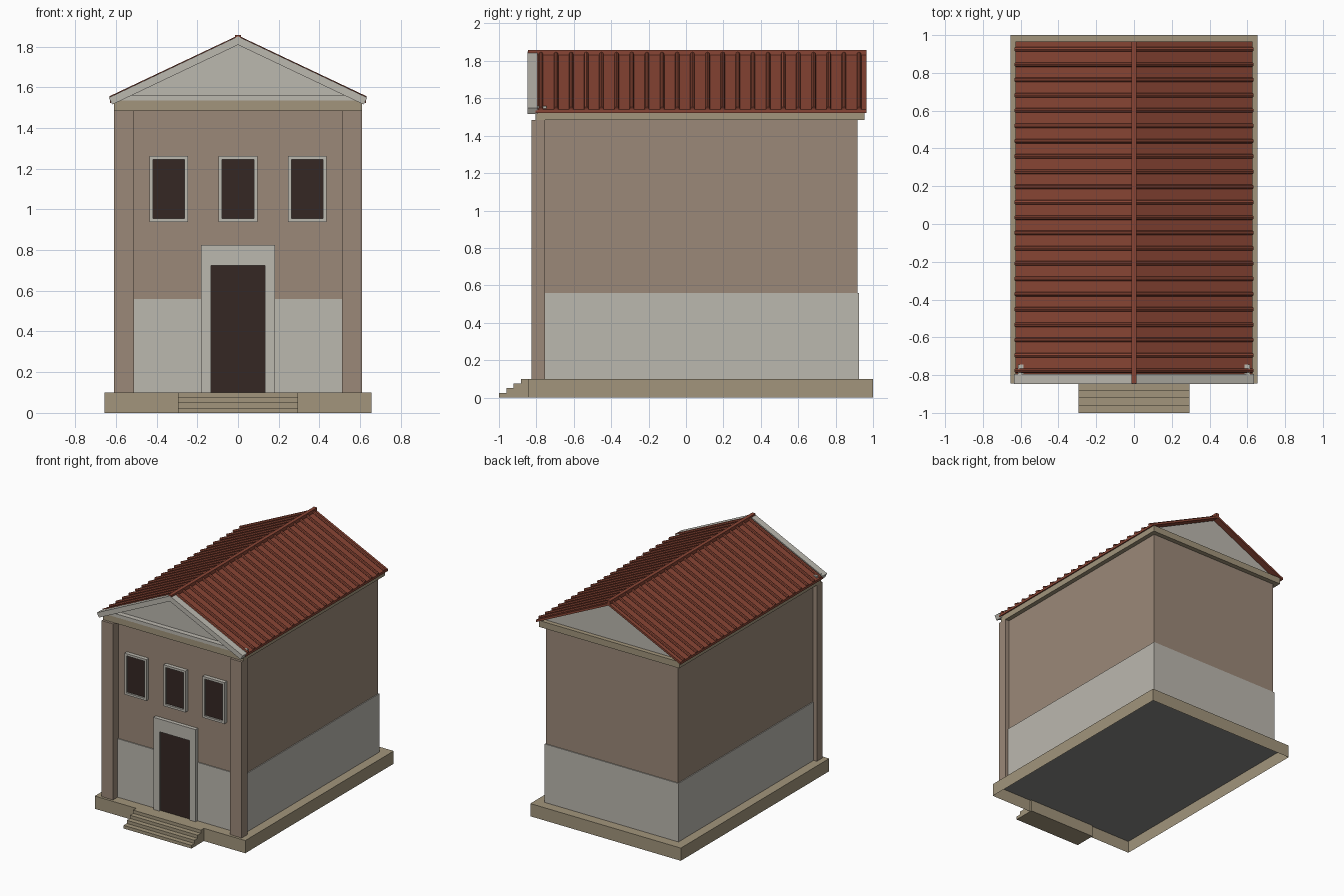
import bpy, bmesh
from math import atan2, hypot, pi

if "Cube" in bpy.data.objects:
    bpy.data.objects.remove(bpy.data.objects["Cube"])


def material(name, r, g, b):
    m = bpy.data.materials.new(name)
    m.diffuse_color = (r, g, b, 1)
    m.use_nodes = True
    m.node_tree.nodes["Principled BSDF"].inputs["Base Color"].default_value = m.diffuse_color
    return m


WALL = material("plaster", 0.33, 0.25, 0.19)
STONE = material("pale_stone", 0.50, 0.48, 0.43)
BASE = material("tan_stone", 0.36, 0.30, 0.20)
TILE = material("clay_tile", 0.25, 0.06, 0.035)
DARK = material("dark_opening", 0.035, 0.02, 0.017)
GREY = material("floor_grey", 0.25, 0.25, 0.24)


def finish(name, bm, mat):
    bmesh.ops.recalc_face_normals(bm, faces=bm.faces)
    me = bpy.data.meshes.new(name)
    bm.to_mesh(me)
    bm.free()
    me.materials.append(mat)
    ob = bpy.data.objects.new(name, me)
    bpy.context.collection.objects.link(ob)
    return ob


def prism(name, pts, y0, y1, mat):
    """Extrude an (x, z) profile along y."""
    bm = bmesh.new()
    f = bm.faces.new([bm.verts.new((x, y0, z)) for x, z in pts])
    ext = bmesh.ops.extrude_face_region(bm, geom=[f])["geom"]
    moved = [v for v in ext if isinstance(v, bmesh.types.BMVert)]
    bmesh.ops.translate(bm, verts=moved, vec=(0, y1 - y0, 0))
    if not any(f.is_valid and all(abs(v.co.y - y0) < 1e-6 for v in f.verts) for f in bm.faces):
        bm.faces.new([v for v in bm.verts if abs(v.co.y - y0) < 1e-6])
    return finish(name, bm, mat)


def box(name, x0, x1, y0, y1, z0, z1, mat, open_bottom=False):
    bm = bmesh.new()
    bmesh.ops.create_cube(bm, size=1)
    for v in bm.verts:
        v.co = (x1 if v.co.x > 0 else x0, y1 if v.co.y > 0 else y0, z1 if v.co.z > 0 else z0)
    ob = None
    bmesh.ops.recalc_face_normals(bm, faces=bm.faces)
    if open_bottom:
        low = [f for f in bm.faces if f.normal.z < -0.5]
        bmesh.ops.delete(bm, geom=low, context="FACES")
    return finish(name, bm, mat)


# plinth, open underneath, with a grey floor inside
box("plinth", -0.655, 0.655, -0.845, 1.0, 0, 0.1, BASE, open_bottom=True)
box("floor", -0.65, 0.65, -0.84, 0.995, 0.092, 0.098, GREY)

# front steps
for i in range(4):
    box(f"step_{i + 1}", -0.295, 0.295, -1.0 + 0.039 * i, -0.83, 0.025 * i, 0.025 * (i + 1), BASE)

# walls, lower facing and cornice
box("walls", -0.575, 0.575, -0.76, 0.918, 0.1, 1.49, WALL)
box("lower_wall_facing", -0.582, 0.582, -0.767, 0.925, 0.1, 0.56, STONE)
box("cornice", -0.61, 0.61, -0.805, 0.955, 1.485, 1.535, BASE)

# corner pilasters
for side, s in (("left", -1), ("right", 1)):
    a, b = sorted((0.51 * s, 0.61 * s))
    box(f"{side}_pilaster", a, b, -0.825, -0.755, 0.1, 1.485, WALL)


def opening(name, cx, w, z0, z1, rim, sill):
    """Dark panel set inside a raised stone surround."""
    h = w - rim
    bot = z0 + (rim if sill else 0)
    for side, s in (("left", -1), ("right", 1)):
        a, b = sorted((cx + s * h, cx + s * w))
        box(f"{name}_{side}_jamb", a, b, -0.79, -0.755, z0, z1, STONE)
    top = rim if sill else 0.1
    box(f"{name}_lintel", cx - h, cx + h, -0.79, -0.755, z1 - top, z1, STONE)
    if sill:
        box(f"{name}_sill", cx - h, cx + h, -0.79, -0.755, z0, bot, STONE)
    box(f"{name}_panel", cx - h, cx + h, -0.776, -0.755, bot, z1 - top, DARK)


for name, cx in (("left_window", -0.34), ("middle_window", 0), ("right_window", 0.34)):
    opening(name, cx, 0.095, 0.937, 1.262, 0.017, True)
opening("door", 0, 0.183, 0.1, 0.825, 0.051, False)

# pediment: gable body, base rail and raking boards
prism("gable", [(-0.575, 1.53), (0.575, 1.53), (0.575, 1.54), (0, 1.815), (-0.575, 1.54)],
      -0.765, 0.92, STONE)
box("pediment_rail", -0.615, 0.615, -0.805, -0.745, 1.533, 1.56, STONE)
prism("raking_boards", [(0, 1.85), (0.635, 1.549), (0.617, 1.515), (0, 1.808),
                        (-0.617, 1.515), (-0.635, 1.549)], -0.848, -0.795, STONE)

# tiled roof slab and ridge
APEX, EAVE_X, EAVE_Z, THICK = 1.837, 0.628, 1.54, 0.018
prism("roof", [(0, APEX), (EAVE_X, EAVE_Z), (EAVE_X, EAVE_Z - THICK), (0, APEX - THICK),
               (-EAVE_X, EAVE_Z - THICK), (-EAVE_X, EAVE_Z)], -0.805, 0.965, TILE)
box("ridge", -0.014, 0.014, -0.845, 0.965, 1.825, 1.857, TILE)

# tile ribs running down both slopes
angle = atan2(APEX - EAVE_Z, EAVE_X)
length = hypot(EAVE_X, APEX - EAVE_Z)
for side, s in (("left", -1), ("right", 1)):
    for k in range(22):
        bpy.ops.mesh.primitive_cylinder_add(
            vertices=8, radius=0.012, depth=length,
            location=(s * EAVE_X / 2, -0.776 + 0.081 * k, (APEX + EAVE_Z) / 2 + 0.004),
            rotation=(0, pi / 2 + s * angle, 0))
        rib = bpy.context.object
        rib.name = f"{side}_tile_rib_{k + 1}"
        rib.data.materials.append(TILE)
